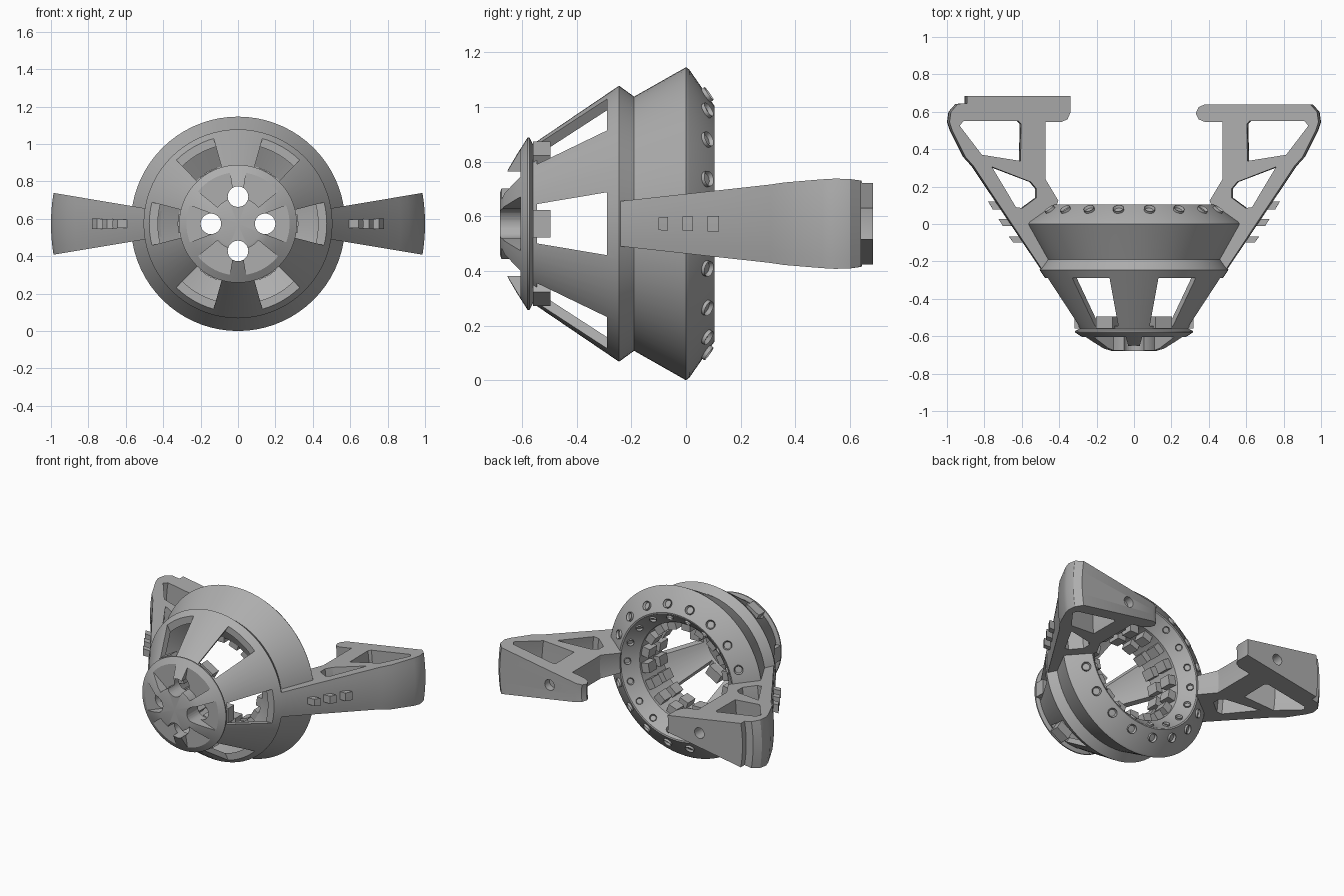
import bpy, bmesh
from math import pi, sin, cos, radians
from mathutils import Vector, Matrix

default = bpy.data.objects.get("Cube")
if default:
    bpy.data.objects.remove(default, do_unlink=True)

AXIS_Z = 0.573
SPREAD = radians(9.5)

grey = bpy.data.materials.new("warm_grey")
grey.use_nodes = True
colour = (0.42, 0.42, 0.42, 1)
grey.diffuse_color = colour
grey.node_tree.nodes["Principled BSDF"].inputs["Base Color"].default_value = colour


def finish(bm, name):
    bmesh.ops.remove_doubles(bm, verts=bm.verts, dist=1e-5)
    bmesh.ops.recalc_face_normals(bm, faces=bm.faces)
    mesh = bpy.data.meshes.new(name)
    bm.to_mesh(mesh)
    bm.free()
    mesh.materials.append(grey)
    obj = bpy.data.objects.new(name, mesh)
    bpy.context.collection.objects.link(obj)
    return obj


def smooth(obj):
    obj.data.shade_smooth()
    obj.data.set_sharp_from_angle(angle=radians(28))


def spin(bm, profile, centre=0, half=pi, steps=72):
    """Sweep a (radius, y) outline about the main axis."""
    full = half >= pi
    rings = []
    for i in range(steps if full else steps + 1):
        a = centre - half + 2 * half * i / steps
        rings.append([bm.verts.new((r * cos(a), y, AXIS_Z + r * sin(a))) for r, y in profile])
    n = len(profile)
    for i in range(steps):
        p, q = rings[i], rings[(i + 1) % len(rings)]
        for j in range(n):
            k = (j + 1) % n
            if profile[j][0] + profile[k][0] > 0:
                corners = [p[j], p[k], q[k], q[j]]
                bm.faces.new(corners)
    if not full:
        bm.faces.new(rings[0])
        bm.faces.new(rings[-1][::-1])


def sector(name, *args):
    bm = bmesh.new()
    spin(bm, *args)
    return finish(bm, name)


def frame(angle):
    """Local x = outward, y = along axis, z = tangent."""
    return Matrix.Translation((0, 0, AXIS_Z)) @ Matrix.Rotation(-angle, 4, 'Y')


def block(bm, angle, r0, r1, y0, y1, half0, half1):
    cube = bmesh.ops.create_cube(bm, size=2)["verts"]
    for v in cube:
        front = v.co.y < 0
        v.co = frame(angle) @ Vector((r0 if v.co.x < 0 else r1, y0 if front else y1,
                                      v.co.z * (half0 if front else half1)))


def rod(x, y0, y1, z, radius):
    bm = bmesh.new()
    bmesh.ops.create_cone(bm, cap_ends=True, segments=24, radius1=radius, radius2=radius,
                          depth=y1 - y0, matrix=Matrix.Translation((x, (y0 + y1) / 2, z))
                          @ Matrix.Rotation(pi / 2, 4, 'X'))
    return finish(bm, "rod_cutter")


def carve(obj, cutters):
    for c in cutters:
        c.hide_render = True
        mod = obj.modifiers.new("cut", 'BOOLEAN')
        mod.operation, mod.solver, mod.object = 'DIFFERENCE', 'EXACT', c
    deps = bpy.context.evaluated_depsgraph_get()
    mesh = bpy.data.meshes.new_from_object(obj.evaluated_get(deps))
    obj.modifiers.clear()
    obj.data = mesh
    for c in cutters:
        bpy.data.objects.remove(c, do_unlink=True)
    smooth(obj)


# Hollow body shell with six tapered windows
shell = sector("body_shell", [
    (0.285, -0.57), (0.505, -0.245), (0.465, -0.19), (0.566, -0.012), (0.573, 0.0),
    (0.564, 0.012), (0.43, 0.105), (0.42, 0.103), (0.36, 0.04), (0.335, 0.02),
    (0.32, -0.2), (0.445, -0.265), (0.24, -0.57)])
windows = []
for k in range(6):
    bm = bmesh.new()
    block(bm, k * pi / 3, 0.15, 0.65, -0.545, -0.29, 0.072, 0.115)
    windows.append(finish(bm, "window_cutter"))
carve(shell, windows)

# Domed front cap: six recesses and four through holes
cap = sector("front_cap", [
    (0, -0.68), (0.125, -0.68), (0.175, -0.665), (0.255, -0.618), (0.315, -0.58),
    (0.315, -0.572), (0.29, -0.56), (0, -0.56)])
cuts = [sector("recess_cutter", [(0.14, -0.75), (0.28, -0.75), (0.28, -0.605), (0.14, -0.605)],
               k * pi / 3, radians(21), 8) for k in range(6)]
cuts += [rod(0.145 * cos(k * pi / 2), -0.8, -0.5, AXIS_Z + 0.145 * sin(k * pi / 2), 0.055)
         for k in range(4)]
carve(cap, cuts)

# Blocks lining the inside of the body
bm = bmesh.new()
for k in range(18):
    a = radians(20 * k + 10)
    for y in (-0.035, -0.155):
        block(bm, a, 0.28, 0.345, y - 0.04, y + 0.04, 0.032, 0.032)
for k in range(6):
    block(bm, k * pi / 3, 0.25, 0.318, -0.56, -0.495, 0.05, 0.05)
finish(bm, "inner_blocks")


# Hollow studs around the rear ring
def stud_ring(name, r, y, normal, radius):
    bm = bmesh.new()
    for k in range(18):
        turn = frame(radians(20 * k + 10 - 10 * (k % 1)) - radians(10))
        tilt = Vector((normal[0], normal[1], 0)).to_track_quat('Z', 'Y').to_matrix().to_4x4()
        place = turn @ Matrix.Translation((r, y, 0)) @ tilt
        made = bmesh.ops.create_cone(bm, cap_ends=True, segments=16, radius1=radius,
                                     radius2=radius, depth=0.03, matrix=place)["verts"]
        axis = (place.to_3x3() @ Vector((0, 0, 1))).normalized()
        bm.normal_update()
        faces = {f for v in made for f in v.link_faces}
        top = max(faces, key=lambda f: f.normal.dot(axis) * len(f.verts))
        bmesh.ops.inset_individual(bm, faces=[top], thickness=radius * 0.35)
        bmesh.ops.translate(bm, verts=top.verts, vec=axis * -0.02)
    smooth(finish(bm, name))


stud_ring("outer_studs", 0.475, 0.072, (0.59, 0.81), 0.029)
stud_ring("inner_studs", 0.393, 0.071, (-0.68, 0.73), 0.022)

# Side arms, swept about the body axis so they flare outward
round_grip = [(0.955, 0.64), (0.385, 0.64), (0.35, 0.625), (0.335, 0.592), (0.35, 0.56), (0.385, 0.545)]
padded_grip = [(0.955, 0.642), (0.905, 0.645), (0.905, 0.685), (0.345, 0.685), (0.345, 0.595),
               (0.36, 0.56), (0.395, 0.545)]
outer_edge = [(0.40, -0.24), (0.47, -0.285), (0.87, 0.31), (0.915, 0.36), (0.985, 0.5),
              (1.0, 0.545), (0.992, 0.6)]
inner_edge = [(0.48, 0.545), (0.48, 0.24), (0.41, 0.125), (0.425, 0.085), (0.5, 0.0)]
upper_gap = [(0.612, 0.535), (0.627, 0.55), (0.925, 0.55), (0.945, 0.525), (0.825, 0.37), (0.615, 0.337)]
lower_gap = [(0.77, 0.305), (0.56, 0.225), (0.53, 0.19), (0.53, 0.14), (0.605, 0.085), (0.64, 0.09)]

for side, grip, centre in (("left", round_grip, 0), ("right", padded_grip, pi)):
    arm = sector(side + "_arm", outer_edge + grip + inner_edge, centre, SPREAD, 8)
    cuts = [sector("gap_cutter", gap, centre, SPREAD * 1.4, 8) for gap in (upper_gap, lower_gap)]
    cuts.append(rod(0.58 * cos(centre), 0.59, 0.8, AXIS_Z, 0.036))
    carve(arm, cuts)

    # Three small slanted tabs on the outside of the arm
    bm = bmesh.new()
    for r, y, h in ((0.60, -0.10, 0.034), (0.655, -0.012, 0.038), (0.71, 0.078, 0.042)):
        spin(bm, [(r - 0.04, y), (r + 0.045, y), (r + 0.07, y + h), (r - 0.015, y + h)],
             centre, radians(2.1), 2)
    finish(bm, side + "_arm_tabs")
